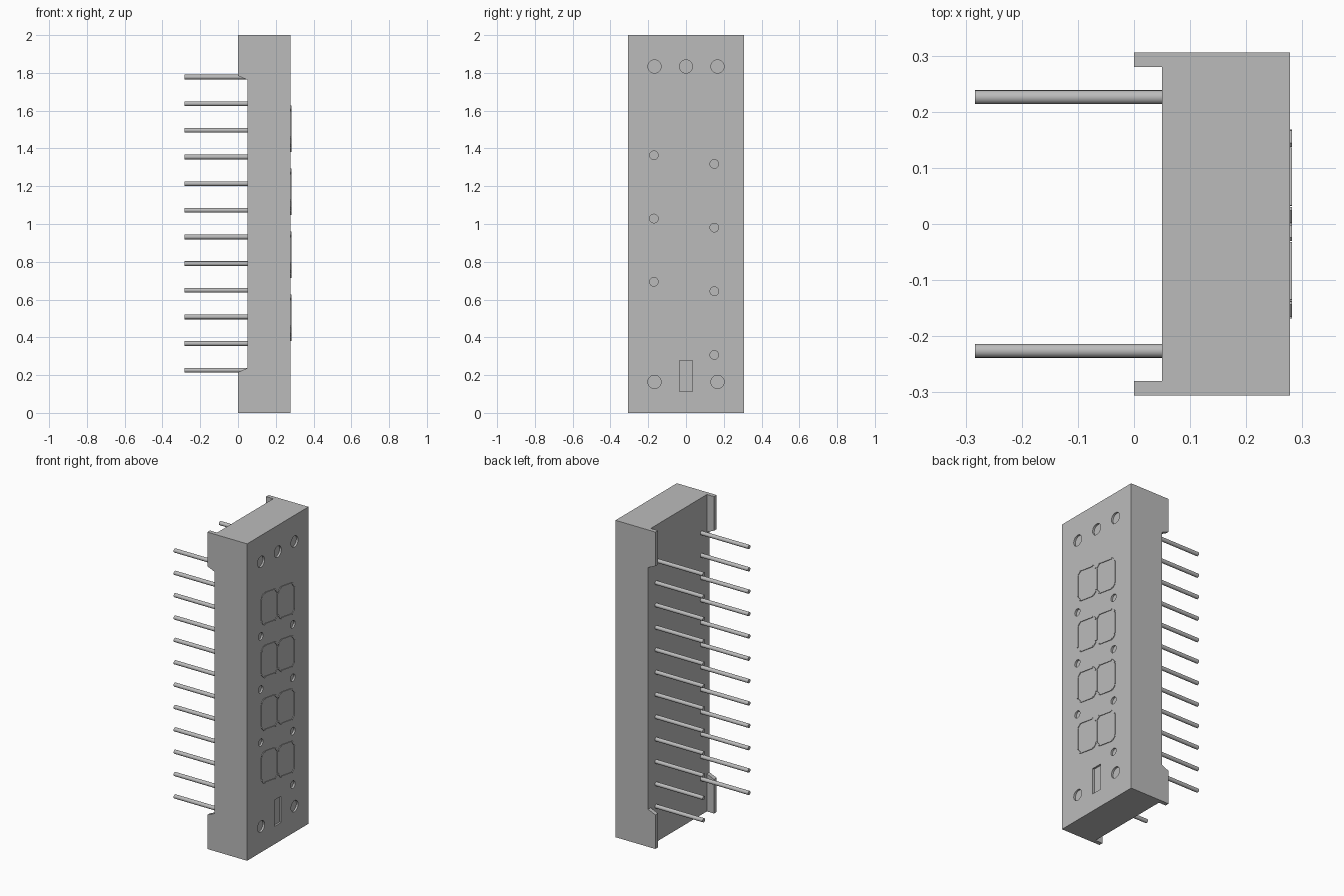
import bpy, bmesh, math
from mathutils import Matrix, Vector

cube = bpy.data.objects.get("Cube")
if cube:
    bpy.data.objects.remove(cube)

FACE, BACK, HALF, TIP = 0.278, 0.05, 0.306, -0.283

grey = bpy.data.materials.new("plain_grey")
grey.use_nodes = True
colour = (0.5, 0.5, 0.5, 1)
grey.diffuse_color = colour
grey.node_tree.nodes["Principled BSDF"].inputs["Base Color"].default_value = colour


def finish(name, bm):
    bmesh.ops.recalc_face_normals(bm, faces=bm.faces)
    mesh = bpy.data.meshes.new(name)
    bm.to_mesh(mesh)
    bm.free()
    mesh.materials.append(grey)
    obj = bpy.data.objects.new(name, mesh)
    bpy.context.collection.objects.link(obj)
    return obj


def add_box(bm, low, high):
    low, high = Vector(low), Vector(high)
    matrix = Matrix.Translation((low + high) / 2) @ Matrix.Diagonal((*(high - low), 1))
    bmesh.ops.create_cube(bm, size=1, matrix=matrix)


def add_rod(bm, x0, x1, y, z, radius, sides):
    matrix = Matrix.Translation(((x0 + x1) / 2, y, z)) @ Matrix.Rotation(math.pi / 2, 4, "Y")
    bmesh.ops.create_cone(bm, cap_ends=True, segments=sides, radius1=radius,
                          radius2=radius, depth=x1 - x0, matrix=matrix)


# Body block
bm = bmesh.new()
add_box(bm, (BACK, -HALF, 0), (FACE, HALF, 2))
body = finish("body", bm)

# Shallow round recesses and key slot in the display face
bm = bmesh.new()
floor = FACE - 0.012
for y, z in [(-0.167, 1.834), (0, 1.834), (0.167, 1.834), (-0.167, 0.164), (0.167, 0.164)]:
    add_rod(bm, floor, FACE + 0.05, y, z, 0.035, 32)
for i in range(4):
    add_rod(bm, floor, FACE + 0.05, 0.15, 1.318 - i * 0.337, 0.023, 24)
    if i < 3:
        add_rod(bm, floor, FACE + 0.05, -0.17, 1.364 - i * 0.335, 0.023, 24)
add_box(bm, (floor, -0.034, 0.112), (FACE + 0.05, 0.034, 0.278))
cutter = finish("recess_cutter", bm)
cutter.hide_render = True
cutter.hide_viewport = True
cut = body.modifiers.new("recesses", "BOOLEAN")
cut.operation = "DIFFERENCE"
cut.solver = "EXACT"
cut.object = cutter
bpy.context.view_layer.update()
cut_mesh = bpy.data.meshes.new_from_object(
    body.evaluated_get(bpy.context.evaluated_depsgraph_get()))
body.modifiers.clear()
body.data = cut_mesh
bpy.data.objects.remove(cutter)

# Four thin corner feet with sloped inner ends
profile = [(BACK, 0), (0, 0), (0, 0.215), (BACK, 0.237)]
for side, y_sign in (("right", -1), ("left", 1)):
    for end, flip in (("lower", False), ("upper", True)):
        bm = bmesh.new()
        verts = [bm.verts.new((x, y_sign * HALF, 2 - z if flip else z)) for x, z in profile]
        face = bm.faces.new(verts)
        made = bmesh.ops.extrude_face_region(bm, geom=[face])
        moved = [v for v in made["geom"] if isinstance(v, bmesh.types.BMVert)]
        bmesh.ops.translate(bm, verts=moved, vec=(0, -y_sign * 0.026, 0))
        finish(f"{end}_{side}_foot", bm)

# Two rows of twelve pins
for side, y in (("right", -0.226), ("left", 0.226)):
    for i in range(12):
        bm = bmesh.new()
        add_rod(bm, TIP, BACK, y, 0.226 + i * 0.1411, 0.0125, 16)
        for f in bm.faces:
            f.smooth = len(f.verts) == 4
        for e in bm.edges:
            e.smooth = all(f.smooth for f in e.link_faces)
        finish(f"{side}_pin_{i + 1}", bm)


# Slanted digits: two chamfered loops of fine raised line each
def add_line(bm, start, end, width=0.009):
    along = (end - start).normalized()
    across = Vector((0, -along.z, along.y)) * width / 2
    base = [bm.verts.new(p) for p in (start + across, end + across, end - across, start - across)]
    made = bmesh.ops.extrude_face_region(bm, geom=[bm.faces.new(base)])
    moved = [v for v in made["geom"] if isinstance(v, bmesh.types.BMVert)]
    bmesh.ops.translate(bm, verts=moved, vec=(0.004, 0, 0))


for d in range(4):
    bm = bmesh.new()
    centre = 1.505 - d * 0.3335
    for mid in (-0.084, 0.084):
        loop = []
        a, b, c = 0.08, 0.098, 0.024
        for sy, sz in ((1, 1), (-1, 1), (-1, -1), (1, -1)):
            pair = [(sy * a, sz * (b - c)), (sy * (a - c), sz * b)]
            loop += pair if sy * sz > 0 else pair[::-1]
        points = [Vector((FACE, mid + y, centre + z - 0.15 * (mid + y))) for y, z in loop]
        for i, p in enumerate(points):
            q = points[(i + 1) % len(points)]
            gap = (q - p) * 0.04
            add_line(bm, p + gap, q - gap)
    finish(f"digit_{d + 1}", bm)
